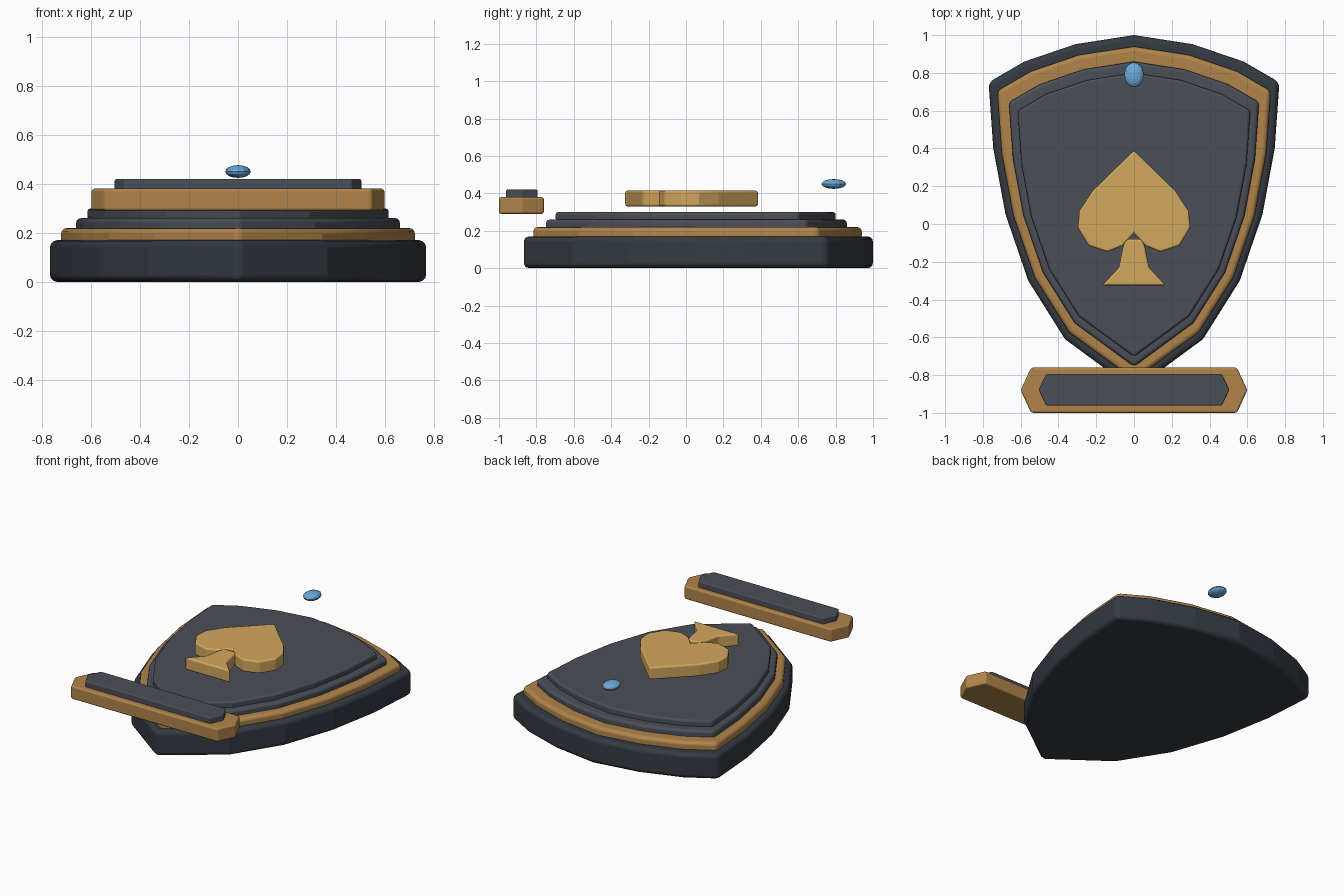
import bpy, bmesh, math

if "Cube" in bpy.data.objects:
    bpy.data.objects.remove(bpy.data.objects["Cube"])


def material(name, rgb):
    m = bpy.data.materials.new(name)
    m.diffuse_color = (*rgb, 1)
    m.use_nodes = True
    m.node_tree.nodes["Principled BSDF"].inputs["Base Color"].default_value = m.diffuse_color
    return m


STEEL = material("dark_steel", (0.035, 0.043, 0.055))
SLATE = material("slate", (0.07, 0.077, 0.095))
BRONZE = material("bronze", (0.44, 0.235, 0.07))
GOLD = material("gold", (0.65, 0.39, 0.11))
BLUE = material("blue_gem", (0.15, 0.40, 0.72))


def mirrored(half):
    """Close a right-hand half outline across x = 0."""
    return half + [(-x, y) for x, y in reversed(half) if x > 0]


def plate(name, outline, z0, z1, mat, bevel, segments=3):
    """Extrude an outline from z0 to z1 and round its sharp edges."""
    bm = bmesh.new()
    face = bm.faces.new([bm.verts.new((x, y, z0)) for x, y in outline])
    top = bmesh.ops.extrude_face_region(bm, geom=[face])["geom"]
    bmesh.ops.translate(bm, vec=(0, 0, z1 - z0),
                        verts=[v for v in top if isinstance(v, bmesh.types.BMVert)])
    bmesh.ops.recalc_face_normals(bm, faces=bm.faces[:])
    me = bpy.data.meshes.new(name)
    bm.to_mesh(me)
    bm.free()
    ob = bpy.data.objects.new(name, me)
    bpy.context.collection.objects.link(ob)
    me.materials.append(mat)
    me.shade_smooth()
    # keep the shallow facets of the wall crisp
    me.set_sharp_from_angle(angle=math.radians(8))
    mod = ob.modifiers.new("round", 'BEVEL')
    mod.width = bevel
    mod.segments = segments
    mod.limit_method = 'ANGLE'
    mod.angle_limit = math.radians(30)
    mod.harden_normals = True
    return ob


# stepped shield: the same outline scaled for each tier
shield = mirrored([(0, 1.0), (0.31, 0.952), (0.58, 0.86), (0.77, 0.75), (0.745, 0.4),
                   (0.68, 0.05), (0.56, -0.3), (0.365, -0.61), (0, -0.878)])
for name, s, z0, z1, mat, bev in [
        ("shield_base", 1.0, 0.0, 0.17, STEEL, 0.03),
        ("shield_rim", 0.94, 0.15, 0.22, BRONZE, 0.025),
        ("shield_field", 0.86, 0.20, 0.26, SLATE, 0.02),
        ("shield_inner_panel", 0.80, 0.25, 0.30, SLATE, 0.015)]:
    plate(name, [(x * s, y * s) for x, y in shield], z0, z1, mat, bev)

# spade emblem
plate("spade_leaf", mirrored([(0, 0.39), (0.22, 0.175), (0.29, 0.07), (0.298, -0.02),
                              (0.24, -0.115), (0.14, -0.148), (0.06, -0.115), (0, -0.05)]),
      0.33, 0.415, GOLD, 0.012, 2)
plate("spade_stem", mirrored([(0.045, -0.08), (0.06, -0.13), (0.08, -0.23), (0.168, -0.325)]),
      0.33, 0.415, GOLD, 0.012, 2)

# name banner with raised inlay
def hexagon(tip, shoulder, y0, y1):
    return mirrored([(shoulder, y1), (tip, (y0 + y1) / 2), (shoulder, y0)])


plate("banner", hexagon(0.60, 0.545, -1.0, -0.76), 0.29, 0.38, BRONZE, 0.012, 2)
plate("banner_inlay", hexagon(0.505, 0.465, -0.962, -0.793), 0.37, 0.42, SLATE, 0.008, 2)

# gem floating over the top of the shield
bpy.ops.mesh.primitive_uv_sphere_add(segments=12, ring_count=8, radius=1,
                                     location=(0, 0.79, 0.45))
gem = bpy.context.object
gem.name = "gem"
gem.scale = (0.052, 0.066, 0.026)
gem.data.materials.append(BLUE)
